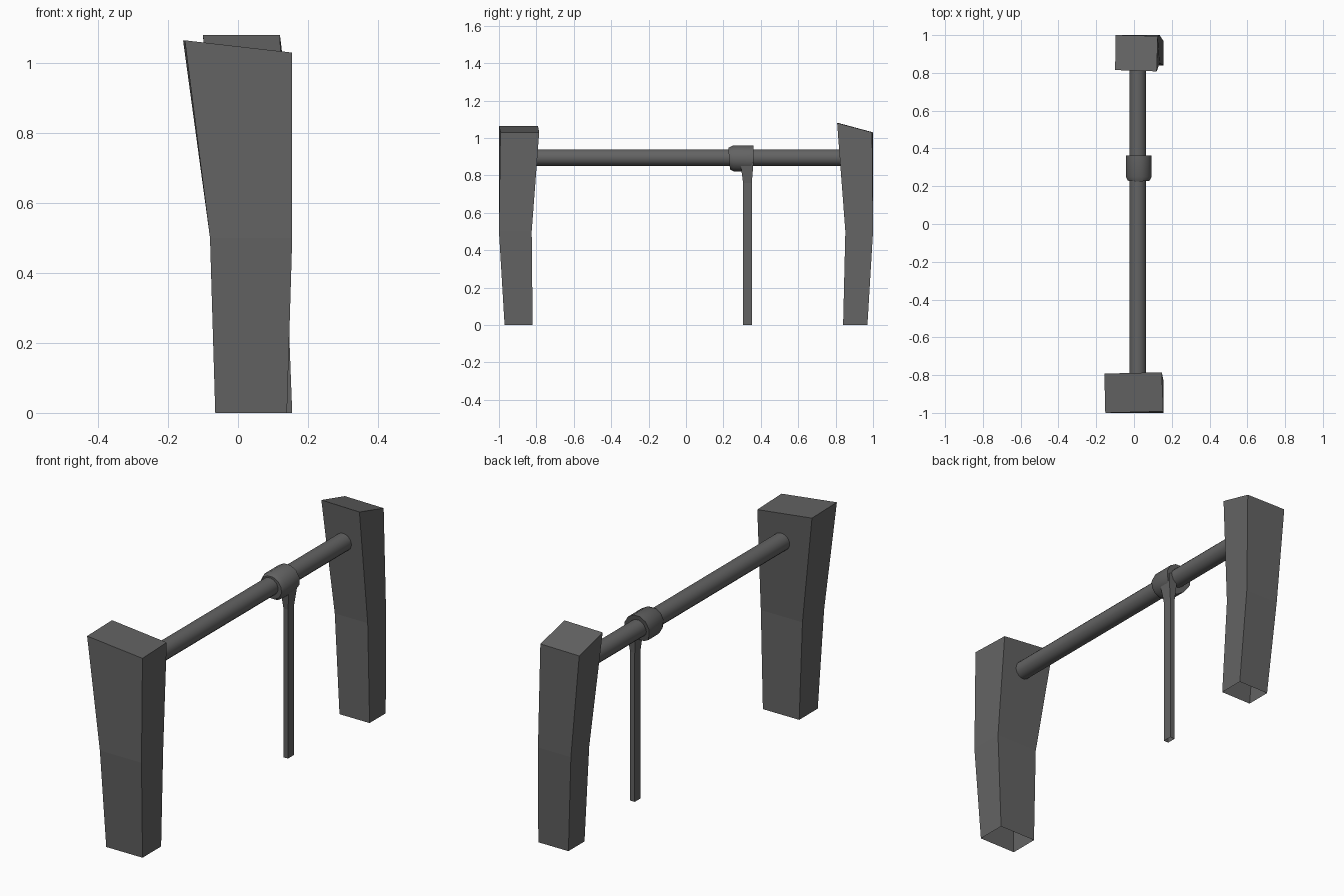
import bpy, bmesh, math
from mathutils import Vector

if "Cube" in bpy.data.objects:
    bpy.data.objects.remove(bpy.data.objects["Cube"])

grey = bpy.data.materials.new("dark grey")
grey.diffuse_color = (0.125, 0.125, 0.125, 1)
grey.use_nodes = True
grey.node_tree.nodes["Principled BSDF"].inputs["Base Color"].default_value = grey.diffuse_color


def finish(name, bm, smooth=None):
    bmesh.ops.recalc_face_normals(bm, faces=bm.faces)
    mesh = bpy.data.meshes.new(name)
    bm.to_mesh(mesh)
    bm.free()
    mesh.materials.append(grey)
    ob = bpy.data.objects.new(name, mesh)
    bpy.context.collection.objects.link(ob)
    if smooth:
        bpy.ops.object.select_all(action='DESELECT')
        bpy.context.view_layer.objects.active = ob
        ob.select_set(True)
        bpy.ops.object.shade_smooth_by_angle(angle=math.radians(smooth))
    return ob


def loft(name, rings, cap_start=False, cap_end=True, smooth=None):
    """Skin a list of point rings, optionally closing each end."""
    bm = bmesh.new()
    vs = [[bm.verts.new(p) for p in r] for r in rings]
    n = len(rings[0])
    for a, b in zip(vs, vs[1:]):
        for i in range(n):
            j = (i + 1) % n
            bm.faces.new((a[i], a[j], b[j], b[i]))
    if cap_start:
        bm.faces.new(vs[0][::-1])
    if cap_end:
        bm.faces.new(vs[-1])
    return finish(name, bm, smooth)


def section(x0, x1, y0, y1, z):
    return [(x0, y0, z), (x1, y0, z), (x1, y1, z), (x0, y1, z)]


def circle(cx, cz, r, n, y_of_z):
    pts = []
    for i in range(n):
        a = 2 * math.pi * (i + 0.5) / n
        z = cz + r * math.sin(a)
        pts.append((cx + r * math.cos(a), y_of_z(z), z))
    return pts


# rough-hewn posts, open underneath, with sloping tops
loft("front_post", [
    section(-0.065, 0.14, -0.97, -0.82, 0),
    section(-0.08, 0.155, -1.0, -0.825, 0.5),
    [(-0.152, -1.0, 1.065), (0.155, -0.992, 1.03),
     (0.147, -0.785, 1.03), (-0.157, -0.792, 1.065)]])
loft("back_post", [
    section(-0.015, 0.155, 0.84, 0.97, 0),
    section(-0.05, 0.136, 0.852, 1.0, 0.5),
    [(-0.10, 0.815, 1.08), (0.12, 0.808, 1.08),
     (0.126, 0.995, 1.03), (-0.097, 1.0, 1.03)]])

# round crossbar
loft("crossbar", [circle(0.02, 0.895, 0.045, 16, lambda z, y=y: y)
                  for y in (-0.83, 0.86)], True, True, 40)

# strap wrapped round the bar
loft("strap_loop", [
    circle(0.025, 0.89, 0.060, 12, lambda z: 0.225 + (0.96 - z) * 0.08),
    circle(0.025, 0.89, 0.071, 12, lambda z: 0.25 + (0.96 - z) * 0.03),
    circle(0.025, 0.89, 0.071, 12, lambda z: 0.362 - max(0, 0.87 - z) * 0.7)],
    True, True, 45)

# hanging strap, flaring into the loop
loft("hanging_strap", [
    section(0.043, 0.069, 0.305, 0.352, 0),
    section(0.043, 0.069, 0.305, 0.352, 0.76),
    section(0.035, 0.082, 0.292, 0.36, 0.86),
    section(0.035, 0.082, 0.285, 0.36, 0.90)])
